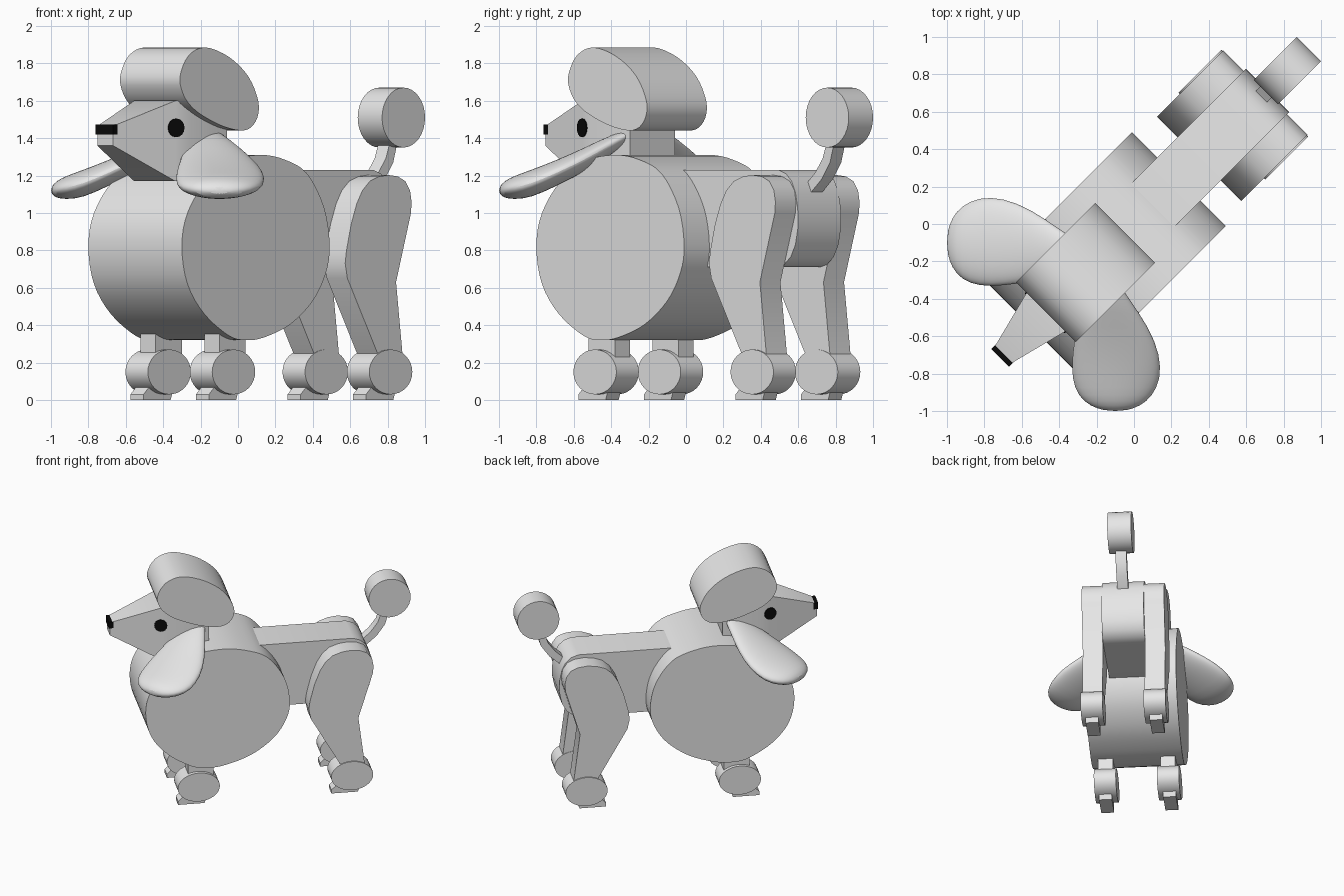
import bpy, bmesh, math
from mathutils import Vector

if "Cube" in bpy.data.objects:
    bpy.data.objects.remove(bpy.data.objects["Cube"])


def material(name, rgb):
    m = bpy.data.materials.new(name)
    m.use_nodes = True
    m.diffuse_color = (*rgb, 1)
    m.node_tree.nodes["Principled BSDF"].inputs["Base Color"].default_value = (*rgb, 1)
    return m


GREY = material("light grey", (0.8, 0.8, 0.8))
BLACK = material("black", (0.003, 0.003, 0.003))
SIDES = (("left", 1), ("right", -1))


def place(p, q, z):
    """The dog stands diagonally: p runs nose to tail, q runs to its left."""
    return Vector((p + q, p - q, z))


def loft(name, rings, mat=GREY):
    """Skin a list of closed rings and cap both ends."""
    bm = bmesh.new()
    rows = [[bm.verts.new(v) for v in ring] for ring in rings]
    n = len(rows[0])
    for a, b in zip(rows, rows[1:]):
        for i in range(n):
            j = (i + 1) % n
            bm.faces.new((a[i], a[j], b[j], b[i]))
    bm.faces.new(rows[0])
    bm.faces.new(rows[-1])
    bmesh.ops.recalc_face_normals(bm, faces=bm.faces)
    mesh = bpy.data.meshes.new(name)
    bm.to_mesh(mesh)
    bm.free()
    mesh.materials.append(mat)
    ob = bpy.data.objects.new(name, mesh)
    bpy.context.collection.objects.link(ob)
    bpy.ops.object.select_all(action='DESELECT')
    ob.select_set(True)
    bpy.context.view_layer.objects.active = ob
    bpy.ops.object.shade_smooth_by_angle(angle=math.radians(32))
    return ob


def slab(name, profile, q0, q1, mat=GREY):
    """Extrude a side profile across the width."""
    return loft(name, [[place(p, q, z) for p, z in profile] for q in (q0, q1)], mat)


def rounded(points, steps=4):
    """Smooth closed curve through the points."""
    pts = [Vector(p) for p in points]
    n, out = len(pts), []
    for i in range(n):
        a, b, c, d = (pts[(i + k) % n] for k in (-1, 0, 1, 2))
        for s in range(steps):
            t = s / steps
            out.append(0.5 * (2 * b + (c - a) * t + (2 * a - 5 * b + 4 * c - d) * t ** 2
                              + (3 * b - a - 3 * c + d) * t ** 3))
    return out


def ellipse(p, z, rp, rz, n=32):
    return [(p + rp * math.cos(i * math.tau / n), z + rz * math.sin(i * math.tau / n))
            for i in range(n)]


def box(p0, p1, z0, z1):
    return [(p0, z0), (p1, z0), (p1, z1), (p0, z1)]


# Chest and torso
chest = [(-.55, .82), (-.52, .62), (-.43, .46), (-.30, .345), (-.21, .32), (-.11, .335),
         (.03, .405), (.15, .53), (.22, .68), (.24, .83), (.21, 1.03), (.12, 1.21),
         (0, 1.285), (-.13, 1.31), (-.28, 1.28), (-.42, 1.17), (-.52, 1.0)]
slab("chest", rounded(chest), -.25, .25)
torso = [(0, .71), (.60, .71), (.64, .725), (.675, .765), (.70, .83), (.715, .93),
         (.712, 1.03), (.70, 1.11), (.68, 1.17), (.65, 1.21), (.61, 1.23), (0, 1.23)]
slab("torso", torso, -.115, .115)

# Legs with round cuffs and paws
hind = [(.525, .24), (.655, .24), (.62, .63), (.70, 1.0), (.703, 1.06), (.695, 1.12),
        (.67, 1.17), (.63, 1.195), (.58, 1.203), (.53, 1.195), (.48, 1.17), (.44, 1.12),
        (.41, 1.05), (.38, .94), (.355, .80), (.348, .73), (.36, .65)]
for side, s in SIDES:
    slab(side + "_hind_leg", hind, s * .115, s * .225)
    slab(side + "_front_leg", box(-.31, -.17, .2, .42), s * .13, s * .21)
    for end, p in (("hind", .585), ("front", -.255)):
        slab(f"{side}_{end}_cuff", ellipse(p, .15, .115, .12), s * .112, s * .232)
        paw = [(p - .11, 0), (p + .035, 0), (p + .05, .06), (p - .08, .07), (p - .11, .03)]
        slab(f"{side}_{end}_paw", paw, s * .14, s * .21)

# Tail
tail = [(.66, 1.14), (.72, 1.215), (.76, 1.29), (.785, 1.39),
        (.825, 1.39), (.80, 1.27), (.755, 1.18), (.69, 1.10)]
slab("tail", tail, -.03, .03)
slab("tail_ball", ellipse(.82, 1.51, .115, .16), -.065, .065)

# Head: wedge muzzle running into a square skull
sections = [(-.71, .042, 1.36, 1.465), (-.445, .11, 1.17, 1.6),
            (-.385, .125, 1.17, 1.6), (-.18, .12, 1.17, 1.6)]
loft("head", [[place(p, -w, lo), place(p, w, lo), place(p, w, hi), place(p, -w, hi)]
              for p, w, lo, hi in sections])
slab("nose", box(-.716, -.685, 1.42, 1.472), -.047, .047, BLACK)

# Crown puff
puff = [(-.47, 1.73), (-.455, 1.64), (-.41, 1.57), (-.34, 1.515), (-.23, 1.46), (-.125, 1.442),
        (-.065, 1.49), (-.05, 1.59), (-.105, 1.73), (-.21, 1.835), (-.335, 1.885), (-.425, 1.84)]
slab("crown_puff", rounded(puff), -.16, .16)

# Ears: (reach, sideways centre, height, half width, half thickness)
stations = [(-.26, -.16, 1.44, .04, .02), (-.40, -.15, 1.365, .125, .055),
            (-.55, -.115, 1.28, .195, .065), (-.70, -.095, 1.21, .238, .07),
            (-.83, -.095, 1.155, .24, .075), (-.92, -.10, 1.135, .20, .063),
            (-.975, -.10, 1.125, .135, .045), (-1.0, -.10, 1.12, .05, .015)]
for side, s in SIDES:
    rings = []
    for y, x, z, w, h in stations:
        ring = [(x + w * c, y, z + h * v) for c, v in ellipse(0, 0, 1, 1, 24)]
        rings.append([v if s > 0 else (v[1], v[0], v[2]) for v in ring])
    ear = loft(side + "_ear", rings)
    sub = ear.modifiers.new("soften", 'SUBSURF')
    sub.levels = sub.render_levels = 1
    ear.data.shade_smooth()

# Eyes: thin discs lying on the slanted cheeks
for side, s in SIDES:
    along = place(1, s * .26, 0).normalized()
    out = place(-.26, s, 0).normalized()
    centre = place(-.4425, s * .1107, 1.455)
    loft(side + "_eye", [[centre + along * a + Vector((0, 0, b)) + out * d
                          for a, b in ellipse(0, 0, .05, .05, 16)]
                         for d in (-.003, .006)], BLACK)
